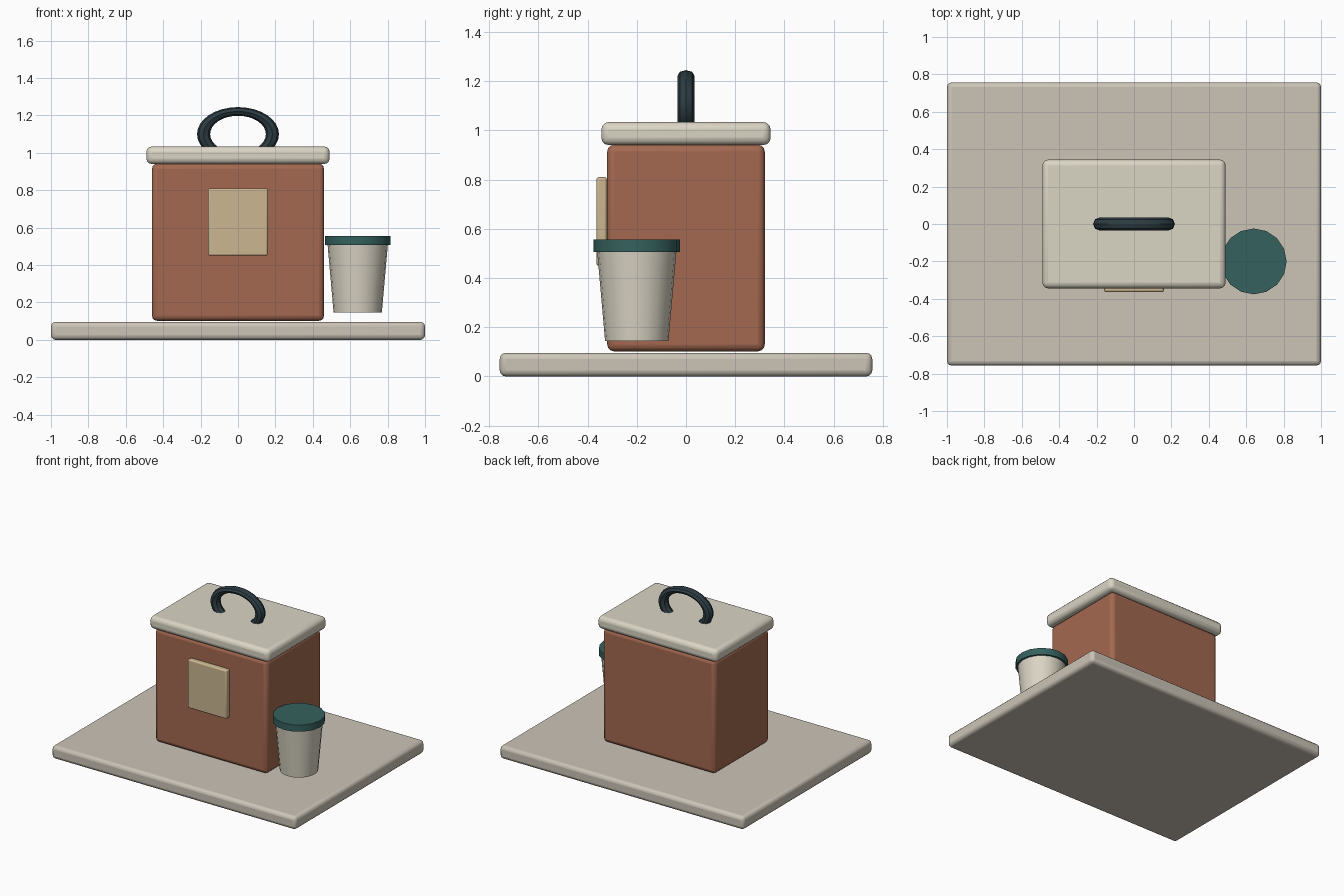
import bpy

if "Cube" in bpy.data.objects:
    bpy.data.objects.remove(bpy.data.objects["Cube"])


def material(name, color):
    m = bpy.data.materials.new(name)
    m.diffuse_color = (*color, 1)
    m.use_nodes = True
    m.node_tree.nodes["Principled BSDF"].inputs["Base Color"].default_value = m.diffuse_color
    return m


stone = material("stone", (0.60, 0.55, 0.47))
clay = material("clay", (0.37, 0.14, 0.08))
cream = material("cream", (0.70, 0.66, 0.55))
tan = material("tan", (0.60, 0.47, 0.28))
dark = material("dark", (0.025, 0.045, 0.055))
teal = material("teal", (0.035, 0.12, 0.11))


def finish(name, mat):
    ob = bpy.context.object
    ob.name = name
    ob.data.materials.append(mat)
    bpy.ops.object.shade_smooth_by_angle()
    return ob


def rounded_box(name, low, high, bevel, mat):
    center = [(a + b) / 2 for a, b in zip(low, high)]
    bpy.ops.mesh.primitive_cube_add(size=1, location=center)
    ob = bpy.context.object
    ob.scale = [b - a for a, b in zip(low, high)]
    bpy.ops.object.transform_apply(location=False, rotation=False, scale=True)
    mod = ob.modifiers.new("bevel", 'BEVEL')
    mod.width, mod.segments = bevel, 3
    return finish(name, mat)


def tapered_cylinder(name, r1, r2, z1, z2, sides, mat):
    bpy.ops.mesh.primitive_cone_add(vertices=sides, radius1=r1, radius2=r2, depth=z2 - z1,
                                    location=(0.64, -0.2, (z1 + z2) / 2))
    return finish(name, mat)


# Base board, box, lid and front label
rounded_box("base_board", (-1, -0.757, 0), (1, 0.757, 0.096), 0.025, stone)
rounded_box("box_body", (-0.46, -0.32, 0.102), (0.46, 0.32, 0.942), 0.028, clay)
rounded_box("box_lid", (-0.49, -0.344, 0.94), (0.49, 0.344, 1.034), 0.03, cream)
rounded_box("front_label", (-0.16, -0.364, 0.45), (0.16, -0.322, 0.81), 0.01, tan)

# Carry handle: flattened ring sunk into the lid
bpy.ops.mesh.primitive_torus_add(major_radius=0.184, minor_radius=0.035, major_segments=32,
                                 minor_segments=8, location=(0, 0, 1.1))
ring = bpy.context.object
for v in ring.data.vertices:
    x, y, z = v.co
    v.co = (x, -z, y * 0.66)
finish("carry_handle", dark)

# Cup beside the box with its cap
tapered_cylinder("cup", 0.129, 0.161, 0.145, 0.508, 20, cream)
tapered_cylinder("cup_cap", 0.176, 0.176, 0.506, 0.556, 16, teal)
